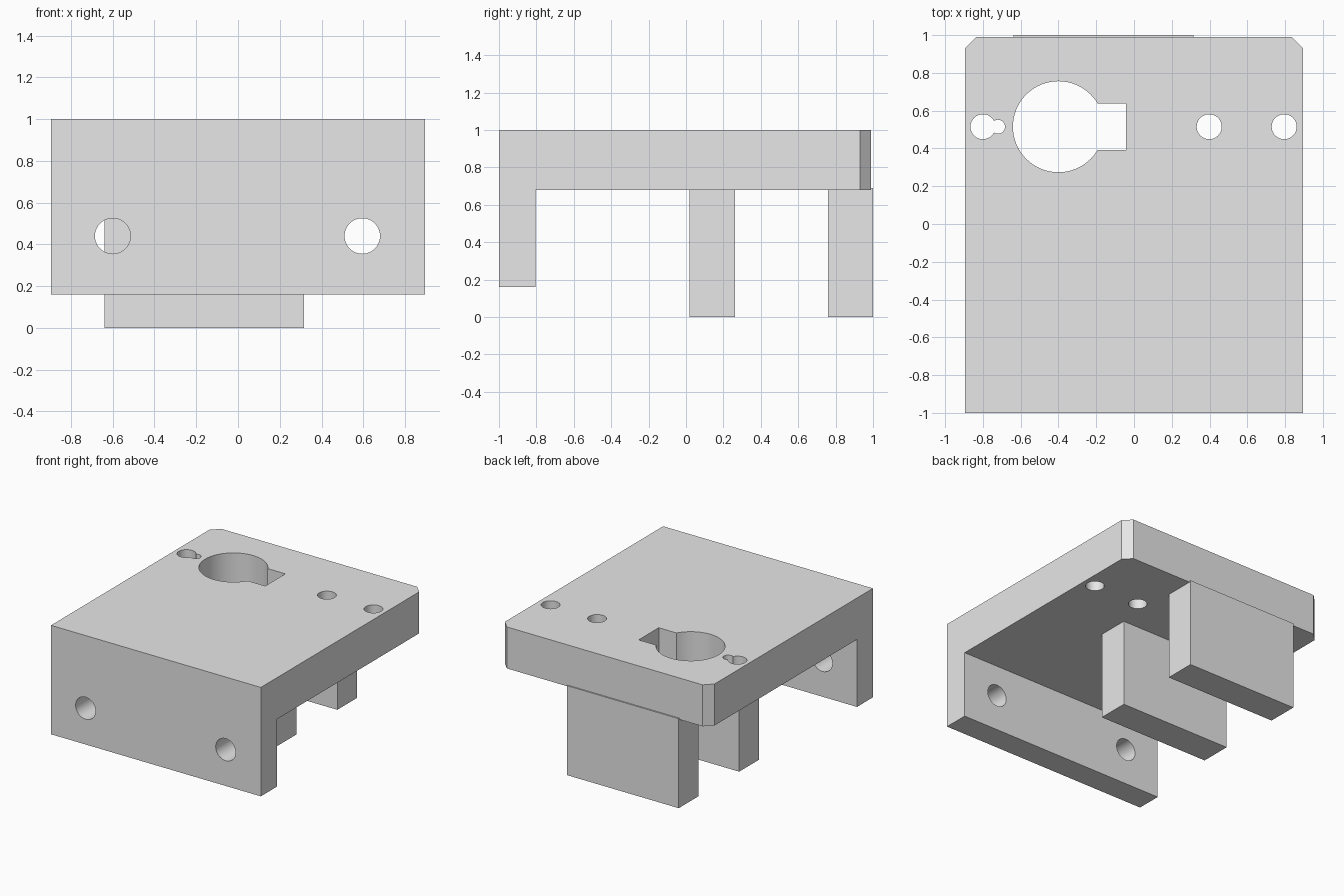
import bpy
import bmesh
import math
from mathutils import Matrix

cube = bpy.data.objects.get("Cube")
if cube:
    bpy.data.objects.remove(cube)

grey = bpy.data.materials.new("plain grey")
grey.use_nodes = True
grey.diffuse_color = (0.8, 0.8, 0.8, 1)
grey.node_tree.nodes["Principled BSDF"].inputs["Base Color"].default_value = (0.8, 0.8, 0.8, 1)


def new_object(name, bm):
    mesh = bpy.data.meshes.new(name)
    bmesh.ops.recalc_face_normals(bm, faces=bm.faces[:])
    bm.to_mesh(mesh)
    bm.free()
    mesh.materials.append(grey)
    obj = bpy.data.objects.new(name, mesh)
    bpy.context.collection.objects.link(obj)
    return obj


def prism(name, outline, to_world, depth):
    """Extrude a flat outline; to_world maps (u, v, w) to a 3D point."""
    bm = bmesh.new()
    face = bm.faces.new([bm.verts.new(to_world(u, v, depth[0])) for u, v in outline])
    ext = bmesh.ops.extrude_face_region(bm, geom=[face])
    shift = to_world(0, 0, depth[1] - depth[0])
    bmesh.ops.translate(bm, vec=shift, verts=[g for g in ext["geom"] if isinstance(g, bmesh.types.BMVert)])
    return new_object(name, bm)


def box(name, x, y, z):
    outline = [(x[0], y[0]), (x[1], y[0]), (x[1], y[1]), (x[0], y[1])]
    return prism(name, outline, lambda u, v, w: (u, v, w), z)


def cylinder(name, centre, radius, length, axis="Z"):
    bm = bmesh.new()
    turn = Matrix.Rotation(math.pi / 2, 4, "X") if axis == "Y" else Matrix()
    bmesh.ops.create_cone(bm, cap_ends=True, segments=64, radius1=radius, radius2=radius,
                          depth=length, matrix=Matrix.Translation(centre) @ turn)
    return new_object(name, bm)


def boolean(target, other, operation):
    mod = target.modifiers.new(other.name, "BOOLEAN")
    mod.operation = operation
    mod.solver = "EXACT"
    mod.object = other
    other.hide_render = True
    bpy.context.view_layer.objects.active = target
    bpy.ops.object.modifier_apply(modifier=mod.name)
    bpy.data.objects.remove(other)


# L-shaped bracket: top plate with a front wall
side = [(-1, 0.16), (-0.805, 0.16), (-0.805, 0.68), (0.99, 0.68), (0.99, 1), (-1, 1)]
bracket = prism("bracket", side, lambda y, z, x: (x, y, z), (-0.895, 0.895))

# Chamfered back corners
bm = bmesh.new()
bm.from_mesh(bracket.data)
corners = [e for e in bm.edges if all(v.co.y > 0.98 for v in e.verts)
           and abs(e.verts[0].co.z - e.verts[1].co.z) > 0.1]
bmesh.ops.bevel(bm, geom=corners, offset=0.06, segments=1, affect="EDGES")
bm.to_mesh(bracket.data)
bm.free()

# Holes along the plate, with a keyhole slot
for x, radius in ((-0.8, 0.066), (-0.72, 0.037), (-0.4, 0.241), (0.398, 0.066), (0.795, 0.066)):
    boolean(bracket, cylinder("plate_hole", (x, 0.515, 0.84), radius, 0.6), "DIFFERENCE")
boolean(bracket, box("slot", (-0.4, -0.042), (0.392, 0.637), (0.5, 1.2)), "DIFFERENCE")

# Mounting holes in the front wall
for x in (-0.6, 0.595):
    boolean(bracket, cylinder("wall_hole", (x, -0.9, 0.44), 0.085, 0.5, "Y"), "DIFFERENCE")

# Two hanging ribs under the plate
box("middle_rib", (-0.638, 0.315), (0.02, 0.263), (0, 0.69))
box("back_rib", (-0.638, 0.315), (0.76, 1), (0, 0.69))

# Smooth hole walls, sharp edges
bpy.ops.object.select_all(action="DESELECT")
bracket.select_set(True)
bpy.context.view_layer.objects.active = bracket
bpy.ops.object.shade_smooth_by_angle(angle=math.radians(30))
